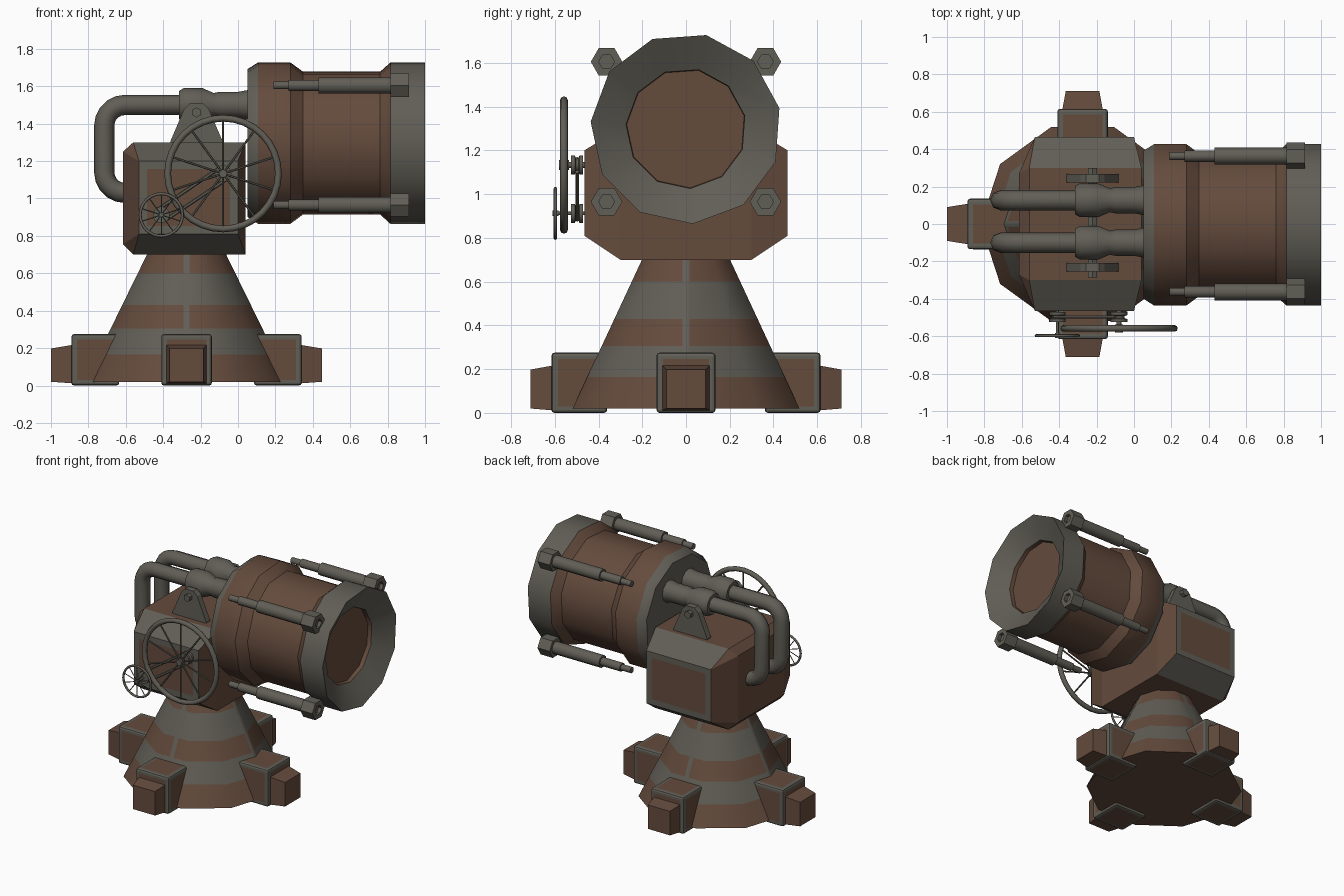
import bpy, bmesh, math
from mathutils import Vector, Matrix

if "Cube" in bpy.data.objects:
    bpy.data.objects.remove(bpy.data.objects["Cube"])


def material(name, col):
    m = bpy.data.materials.new(name)
    m.diffuse_color = (*col, 1)
    m.use_nodes = True
    m.node_tree.nodes["Principled BSDF"].inputs["Base Color"].default_value = m.diffuse_color
    return m


GREY = material("grey metal", (0.118, 0.112, 0.092))
BROWN = material("rust brown", (0.128, 0.070, 0.046))
CX = -0.275  # pedestal centre


def finish(bm, name, angle=None):
    bmesh.ops.remove_doubles(bm, verts=bm.verts, dist=1e-5)
    bmesh.ops.recalc_face_normals(bm, faces=bm.faces)
    me = bpy.data.meshes.new(name)
    bm.to_mesh(me)
    bm.free()
    me.materials.append(GREY)
    me.materials.append(BROWN)
    ob = bpy.data.objects.new(name, me)
    bpy.context.collection.objects.link(ob)
    if angle:
        bpy.ops.object.select_all(action='DESELECT')
        ob.select_set(True)
        bpy.context.view_layer.objects.active = ob
        bpy.ops.object.shade_smooth_by_angle(angle=math.radians(angle))
    return ob


def lathe(bm, prof, n, axis, origin, phase=0.0, mats=None, closed=False):
    """Revolve (position, radius) points about an axis through origin."""
    o = Vector(origin)
    rings = []
    for t, r in prof:
        ring = []
        for i in range(n):
            a = math.radians(phase) + 2 * math.pi * i / n
            c, s = r * math.cos(a), r * math.sin(a)
            p = {'x': (t, c, s), 'y': (c, t, s), 'z': (c, s, t)}[axis]
            ring.append(bm.verts.new(o + Vector(p)))
        rings.append(ring)
    for k in range(len(prof) if closed else len(prof) - 1):
        a, b = rings[k], rings[(k + 1) % len(rings)]
        for i in range(n):
            j = (i + 1) % n
            f = bm.faces.new((a[i], a[j], b[j], b[i]))
            f.material_index = mats[k] if mats else 0


def rod(bm, p, q, r, n=8):
    p, q = Vector(p), Vector(q)
    d = q - p
    m = Matrix.Translation((p + q) / 2) @ d.to_track_quat('Z', 'Y').to_matrix().to_4x4()
    bmesh.ops.create_cone(bm, cap_ends=True, segments=n, radius1=r, radius2=r,
                          depth=d.length, matrix=m)


def hull(bm, pts):
    res = bmesh.ops.convex_hull(bm, input=[bm.verts.new(p) for p in pts])
    bmesh.ops.dissolve_limit(bm, angle_limit=0.02, verts=bm.verts, edges=bm.edges)
    return res


# Pedestal: ten-sided cone with painted bands and seams
bm = bmesh.new()
zs = [0.02, 0.165, 0.305, 0.43, 0.60, 0.72]
prof = [(0.02, 0)] + [(z, 0.545 - (z - 0.02) * 0.49) for z in zs] + [(0.72, 0)]
lathe(bm, prof, 10, 'z', (CX, 0, 0), mats=[1, 1, 0, 1, 0, 1, 1])
for no in ((1, 0, 0), (0, 1, 0)):
    for s in (-0.016, 0.016):
        bmesh.ops.bisect_plane(bm, geom=bm.verts[:] + bm.edges[:] + bm.faces[:],
                               plane_co=Vector((CX, 0, 0)) + s * Vector(no), plane_no=no)
for f in bm.faces:
    c = f.calc_center_median()
    if c.z > 0.31 and min(abs(c.x - CX), abs(c.y)) < 0.016:
        f.material_index = 0
finish(bm, "pedestal", 35)

# Feet: grey-edged clamps with brown panels and tapered brown toes
for k in range(4):
    turn = Matrix.Translation((CX, 0, 0)) @ Matrix.Rotation(k * math.pi / 2, 4, 'Z')
    bm = bmesh.new()
    bmesh.ops.create_cube(bm, size=1, matrix=Matrix.Translation((0.488, 0, 0.1375))
                          @ Matrix.Diagonal((0.255, 0.27, 0.275, 1)))
    bmesh.ops.bevel(bm, geom=bm.edges[:], offset=0.014, segments=2, affect='EDGES', profile=0.5)
    big = [f for f in bm.faces if f.calc_area() > 0.02]
    bmesh.ops.inset_individual(bm, faces=big, thickness=0.022)
    for f in big:
        f.material_index = 1
    bm.transform(turn)
    finish(bm, f"foot_clamp_{k}")
    bm = bmesh.new()
    end = 0.725 if k % 2 == 0 else 0.71
    hull(bm, [(x, s * w, z) for x, w, lo, hi in ((0.59, 0.112, 0.01, 0.22), (end, 0.09, 0.02, 0.198))
              for s in (-1, 1) for z in (lo, hi)])
    for f in bm.faces:
        f.material_index = 1
    bm.transform(turn)
    finish(bm, f"foot_toe_{k}")

# Body: chamfered block with grey framed sides
bm = bmesh.new()
pts = []
for s in (-1, 1):
    pts += [(-0.615, s * 0.27, z) for z in (0.755, 1.25)]
    pts += [(x, s * 0.30, z) for x in (-0.56, 0.04) for z in (0.70, 1.30)]
    pts += [(x, s * 0.465, z) for x in (-0.53, 0.0) for z in (0.81, 1.20)]
hull(bm, pts)
bm.normal_update()
sides = []
for f in bm.faces:
    n = f.normal
    f.material_index = 1
    if abs(n.y) > 0.98:
        sides.append(f)
    elif abs(n.x) < 0.2 and abs(n.y) > 0.3 and abs(n.z) > 0.3:
        f.material_index = 0
rim = bmesh.ops.inset_individual(bm, faces=sides, thickness=0.06)
for f in rim['faces']:
    f.material_index = 0
for f in sides:
    f.material_index = 1
finish(bm, "body_block")

# Barrel: eleven-sided drum with flared collars and a funnel mouth
bm = bmesh.new()
prof = [(0.05, 0), (0.05, 0.40), (0.107, 0.437), (0.28, 0.437), (0.347, 0.387), (0.76, 0.387),
        (0.815, 0.437), (1.0, 0.437), (0.91, 0.275), (0.88, 0.272), (0.88, 0)]
lathe(bm, prof, 11, 'x', (0, 0, 1.30), 12.3, [0, 0, 1, 1, 1, 1, 0, 0, 1, 1])
finish(bm, "barrel", 35)

# Stepped rods around the barrel, with hex heads
for y in (-0.363, 0.363):
    for z in (0.965, 1.605):
        bm = bmesh.new()
        lathe(bm, [(0.19, 0), (0.19, 0.022), (0.27, 0.022), (0.27, 0.031), (0.43, 0.031),
                   (0.43, 0.045), (0.83, 0.045)], 10, 'x', (0, y, z))
        lathe(bm, [(0.815, 0), (0.815, 0.072), (0.915, 0.072), (0.915, 0.036), (0.89, 0.036),
                   (0.89, 0)], 6, 'x', (0, y, z))
        finish(bm, "barrel_rod", 40)

# Pipes looping from the barrel to the back of the body, with couplings
path = [(0.06, 1.5)]
for cx, cz, a0 in ((-0.605, 1.39, 90), (-0.605, 1.14, 180)):
    for i in range(6):
        a = math.radians(a0 + 18 * i)
        path.append((cx + 0.11 * math.cos(a), cz + 0.11 * math.sin(a)))
path.append((-0.55, 1.03))
for y in (0.127, -0.1):
    cu = bpy.data.curves.new("pipe", 'CURVE')
    cu.dimensions = '3D'
    cu.bevel_depth = 0.054
    cu.bevel_resolution = 2
    sp = cu.splines.new('POLY')
    sp.points.add(len(path) - 1)
    for p, (x, z) in zip(sp.points, path):
        p.co = (x, y, z, 1)
    sp.use_smooth = True
    cu.materials.append(GREY)
    ob = bpy.data.objects.new("pipe", cu)
    bpy.context.collection.objects.link(ob)
    bm = bmesh.new()
    lathe(bm, [(-0.315, 0.05), (-0.315, 0.075), (-0.29, 0.09), (-0.19, 0.09), (-0.13, 0.064),
               (-0.10, 0.07), (0.0, 0.07), (0.055, 0.08), (0.055, 0.05)], 12, 'x', (0, y, 1.5))
    finish(bm, "pipe_coupling", 40)

# Saddle brackets on top of the body, joined by a bolt
for y in (0.245, -0.232):
    bm = bmesh.new()
    hull(bm, [(-0.222 + s * w, y + t, z) for s in (-1, 1) for t in (-0.023, 0.023)
              for w, z in ((0.138, 1.29), (0.138, 1.31), (0.065, 1.48), (0.035, 1.51))])
    finish(bm, "saddle_bracket")
bm = bmesh.new()
rod(bm, (-0.222, -0.285, 1.46), (-0.222, 0.30, 1.46), 0.027, 6)
finish(bm, "bracket_bolt")


# Spoked hand wheels
def wheel(name, x, y, z, rad, tube, spokes, spoke_r, hub):
    bm = bmesh.new()
    ring = [(tube * math.sin(i * math.pi / 4), rad + tube * math.cos(i * math.pi / 4)) for i in range(8)]
    lathe(bm, ring, 32, 'y', (x, y, z), closed=True)
    for i in range(spokes):
        a = 2 * math.pi * (i + 0.5) / spokes
        rod(bm, (x, y, z), (x + rad * math.cos(a), y, z + rad * math.sin(a)), spoke_r, 6)
    rod(bm, (x, y - hub, z), (x, y + hub, z), hub, 10)
    rod(bm, (x, y, z), (x, -0.45, z), hub * 0.6, 8)  # axle
    finish(bm, name, 50)


BIG, SMALL = (-0.08, 1.133), (-0.41, 0.912)
wheel("large_hand_wheel", BIG[0], -0.558, BIG[1], 0.296, 0.018, 10, 0.006, 0.022)
wheel("small_hand_wheel", SMALL[0], -0.597, SMALL[1], 0.113, 0.008, 10, 0.003, 0.013)

# Pulleys and drive belt between the wheels
bm = bmesh.new()
for x, z in (BIG, SMALL):
    lathe(bm, [(-0.525, 0), (-0.525, 0.045), (-0.508, 0.045), (-0.503, 0.03), (-0.492, 0.03),
               (-0.487, 0.045), (-0.47, 0.045), (-0.47, 0)], 14, 'y', (x, 0, z))
d = (Vector(BIG) - Vector(SMALL)).normalized()
for s in (-1, 1):
    ox, oz = -d.y * 0.035 * s, d.x * 0.035 * s
    rod(bm, (BIG[0] + ox, -0.4975, BIG[1] + oz), (SMALL[0] + ox, -0.4975, SMALL[1] + oz), 0.01, 6)
finish(bm, "belt_drive", 40)
